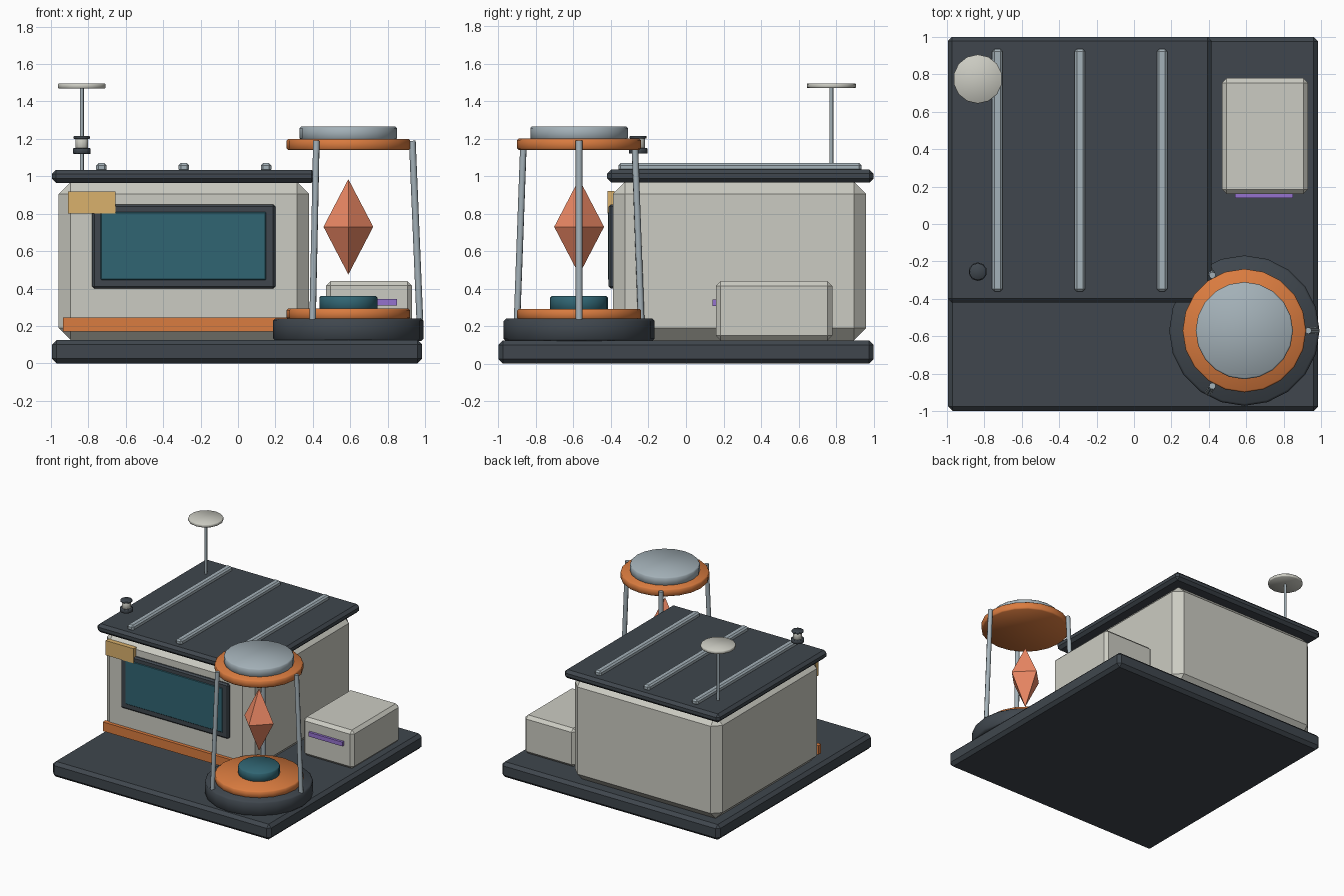
import bpy, math
from mathutils import Vector

if "Cube" in bpy.data.objects:
    bpy.data.objects.remove(bpy.data.objects["Cube"])


def mat(name, rgb):
    m = bpy.data.materials.new(name)
    m.diffuse_color = (*rgb, 1)
    m.use_nodes = True
    m.node_tree.nodes["Principled BSDF"].inputs["Base Color"].default_value = m.diffuse_color
    return m


DARK = mat("dark_slate", (0.05, 0.062, 0.075))
WALL = mat("pale_wall", (0.60, 0.60, 0.54))
STEEL = mat("steel", (0.37, 0.44, 0.48))
ORANGE = mat("orange", (0.70, 0.20, 0.05))
TEAL = mat("teal_glass", (0.03, 0.13, 0.17))
CORAL = mat("coral_crystal", (0.85, 0.25, 0.13))
GOLD = mat("gold", (0.70, 0.44, 0.15))
PURPLE = mat("purple", (0.30, 0.17, 0.62))


def finish(name, material, bevel):
    o = bpy.context.object
    o.name = name
    o.data.materials.append(material)
    if bevel:
        b = o.modifiers.new("bevel", "BEVEL")
        b.width = bevel
        b.segments = 1
        b.limit_method = 'ANGLE'
    return o


def box(name, x, y, z, material, bevel=0.0):
    bpy.ops.mesh.primitive_cube_add(size=1)
    o = finish(name, material, bevel)
    for v in o.data.vertices:
        v.co = [lo + (c + 0.5) * (hi - lo) for c, (lo, hi) in zip(v.co, (x, y, z))]
    return o


def disc(name, xy, r, z0, z1, material, sides=20, bevel=0.008):
    bpy.ops.mesh.primitive_cylinder_add(vertices=sides, radius=r, depth=z1 - z0,
                                        location=(*xy, (z0 + z1) / 2))
    bpy.ops.object.shade_smooth()
    return finish(name, material, bevel)


def rod(name, a, b, r, material, sides=8):
    a, b = Vector(a), Vector(b)
    d = b - a
    bpy.ops.mesh.primitive_cylinder_add(vertices=sides, radius=r, depth=d.length, location=(a + b) / 2)
    o = finish(name, material, 0)
    o.rotation_euler = d.to_track_quat('Z', 'Y').to_euler()
    bpy.ops.object.shade_smooth_by_angle(angle=math.radians(50))
    return o


# ground slab and building
box("base_slab", (-0.995, 0.985), (-1, 1), (0, 0.125), DARK, 0.025)
box("building", (-0.96, 0.38), (-0.39, 0.96), (0.125, 0.97), WALL, 0.065)
box("roof", (-0.995, 0.415), (-0.42, 1.0), (0.965, 1.035), DARK, 0.022)
for i, x in enumerate((-0.73, -0.29, 0.15)):
    box(f"roof_rib_{i + 1}", (x - 0.028, x + 0.028), (-0.36, 0.935), (1.025, 1.07), STEEL, 0.012)

# front wall details
box("window_frame", (-0.78, 0.20), (-0.412, -0.37), (0.40, 0.85), DARK, 0.012)
box("window_glass", (-0.735, 0.15), (-0.416, -0.39), (0.445, 0.81), TEAL, 0.005)
box("wall_plate", (-0.91, -0.655), (-0.418, -0.38), (0.80, 0.92), GOLD)
box("skirting_trim", (-0.935, 0.34), (-0.418, -0.38), (0.17, 0.245), ORANGE)

# side cabinet
box("cabinet", (0.47, 0.93), (0.16, 0.78), (0.125, 0.44), WALL, 0.025)
box("cabinet_strip", (0.54, 0.85), (0.14, 0.17), (0.308, 0.343), PURPLE)

# crystal pod
P = (0.59, -0.57)
disc("pod_base", P, 0.402, 0.12, 0.24, DARK, bevel=0.012)
disc("pod_lower_ring", P, 0.33, 0.235, 0.292, ORANGE)
disc("pod_emitter", P, 0.155, 0.285, 0.36, TEAL)
disc("pod_upper_ring", P, 0.33, 1.14, 1.20, ORANGE)
disc("pod_cap", P, 0.26, 1.195, 1.265, STEEL)
for i in range(3):
    a = math.radians(120 * i)
    c, s = math.cos(a), math.sin(a)
    rod(f"pod_leg_{i + 1}", (P[0] + 0.382 * c, P[1] + 0.382 * s, 0.235),
        (P[0] + 0.342 * c, P[1] + 0.342 * s, 1.19), 0.018, STEEL)

# floating crystal: stretched four-sided octahedron
mesh = bpy.data.meshes.new("crystal")
r, h = 0.133, 0.255
ring = [(r, 0, 0), (0, r, 0), (-r, 0, 0), (0, -r, 0)]
faces = [f for i in range(4) for f in ((i, (i + 1) % 4, 4), ((i + 1) % 4, i, 5))]
mesh.from_pydata(ring + [(0, 0, h), (0, 0, -h)], [], faces)
mesh.materials.append(CORAL)
crystal = bpy.data.objects.new("crystal", mesh)
crystal.location = (*P, 0.73)
bpy.context.collection.objects.link(crystal)

# roof aerial
rod("aerial_pole", (-0.835, 0.775, 1.03), (-0.835, 0.775, 1.475), 0.011, STEEL)
disc("aerial_dish", (-0.835, 0.775), 0.131, 1.47, 1.495, WALL, 14, 0.004)

# small hovering beacon above the roof
B = (-0.835, -0.255)
disc("beacon_foot", B, 0.05, 1.12, 1.15, DARK, 10, 0.003)
disc("beacon_lamp", B, 0.036, 1.145, 1.205, WALL, 10, 0.003)
disc("beacon_cap", B, 0.046, 1.2, 1.215, DARK, 10, 0.003)
